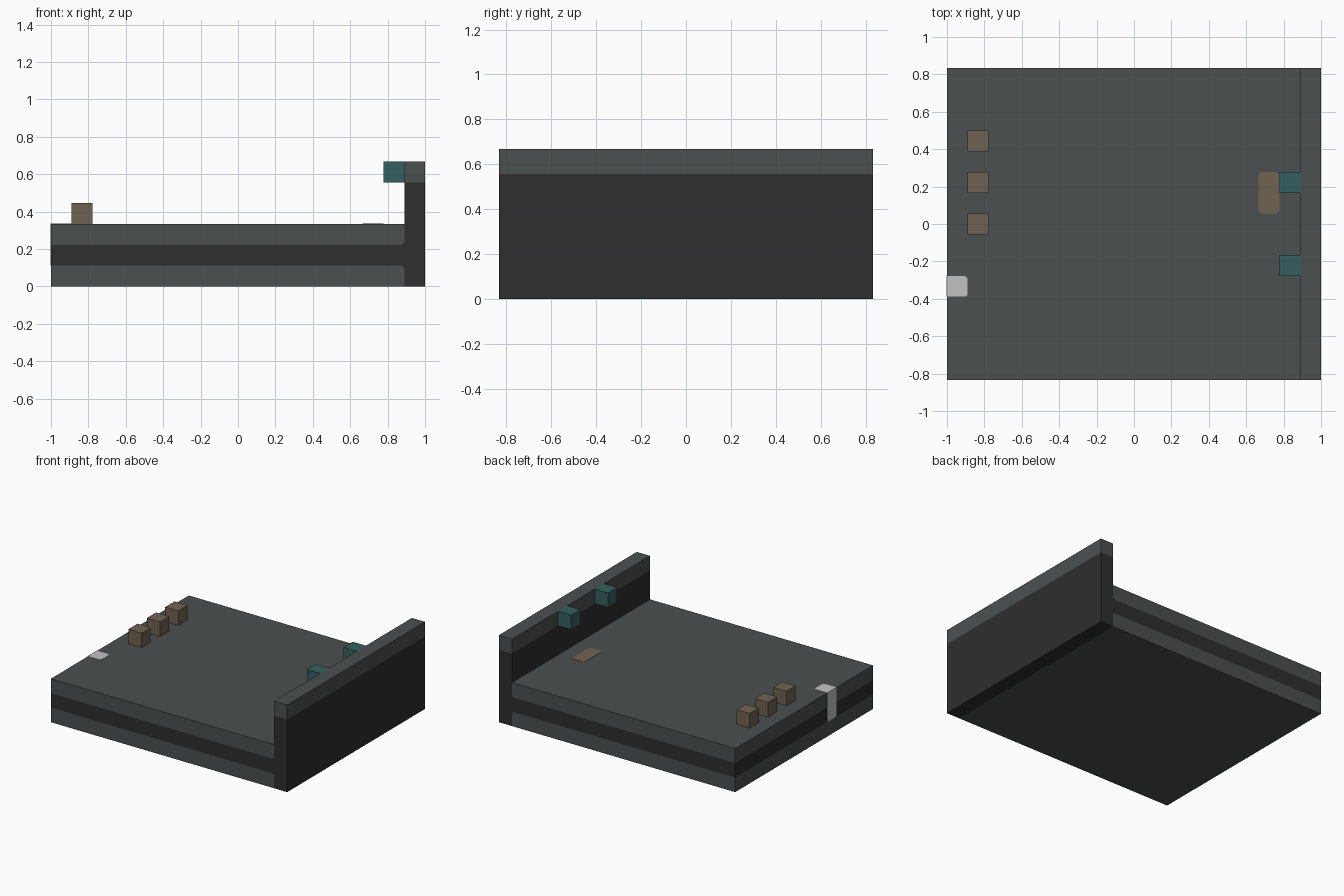
import bpy, bmesh, math
from mathutils import Vector

if "Cube" in bpy.data.objects:
    bpy.data.objects.remove(bpy.data.objects["Cube"], do_unlink=True)

U = 1 / 9            # block size
R = 0.02             # small corner radius
THIN = 0.002         # painted plate thickness
DEPTH = 7.5 * U      # half width along y
WALL = 8 * U         # inner face of the upright wall


def material(name, rgb):
    """Flat colour given as 0-255 display values."""
    lin = [((c / 255 + 0.055) / 1.055) ** 2.4 for c in rgb] + [1]
    m = bpy.data.materials.new(name)
    m.use_nodes = True
    m.diffuse_color = lin
    m.node_tree.nodes["Principled BSDF"].inputs["Base Color"].default_value = lin
    return m


GREY = material("slate grey", (76, 80, 80))
DARK = material("charcoal", (46, 46, 46))
BROWN = material("brown", (112, 99, 82))
TEAL = material("teal", (52, 96, 94))
WHITE = material("pale grey", (194, 194, 194))


def finish(bm, name, mats):
    bmesh.ops.recalc_face_normals(bm, faces=bm.faces[:])
    mesh = bpy.data.meshes.new(name)
    bm.to_mesh(mesh)
    bm.free()
    for m in mats:
        mesh.materials.append(m)
    ob = bpy.data.objects.new(name, mesh)
    bpy.context.collection.objects.link(ob)
    return ob


def box(name, lo, hi, mat, round_axis=None, rounded=lambda p: True):
    """Box between two corners; edges along round_axis may be rounded."""
    bm = bmesh.new()
    bmesh.ops.create_cube(bm, size=1)
    lo, hi = Vector(lo), Vector(hi)
    for v in bm.verts:
        v.co = Vector([lo[i] + (v.co[i] + 0.5) * (hi[i] - lo[i]) for i in range(3)])
    if round_axis is not None:
        edges = []
        for e in bm.edges:
            a, b = e.verts[0].co, e.verts[1].co
            if abs(a[round_axis] - b[round_axis]) > THIN / 2 and rounded((a + b) / 2):
                edges.append(e)
        bmesh.ops.bevel(bm, geom=edges, offset=R, offset_type='OFFSET',
                        segments=3, profile=0.5, affect='EDGES')
    return finish(bm, name, [mat])


def arc(cz, direction):
    """Quarter circle ending on the wall line, from flat side to upright side."""
    steps = [math.pi / 2 * i / 4 for i in range(5)]
    return [(WALL - R + R * math.sin(t), cz + direction * R * math.cos(t)) for t in steps]


# Base slab and upright wall: one L profile split into coloured bands
low = arc(U - R, 1)
high = arc(2 * U + R, -1)
bands = [
    (0, [(-1, 0), (WALL, 0)] + low[::-1] + [(-1, U)]),
    (0, [(-1, 2 * U)] + high + [(WALL, 3 * U), (-1, 3 * U)]),
    (0, [(WALL, 5 * U), (1, 5 * U), (1, 6 * U), (WALL, 6 * U)]),
    (1, [(-1, U)] + low + [(WALL, 0), (1, 0), (1, 5 * U), (WALL, 5 * U), (WALL, 3 * U)]
        + high[::-1] + [(-1, 2 * U)]),
]
bm = bmesh.new()
cache = {}


def vert(x, y, z):
    key = (round(x, 4), round(y, 4), round(z, 4))
    if key not in cache:
        cache[key] = bm.verts.new((x, y, z))
    return cache[key]


for index, points in bands:
    for y in (-DEPTH, DEPTH):
        bm.faces.new([vert(x, y, z) for x, z in points]).material_index = index
# Close the outline between the two ends
outline = [e for e in bm.edges if len(e.link_faces) == 1 and e.verts[0].co.y < 0]
for e in outline:
    index = e.link_faces[0].material_index
    a, b = (v.co.copy() for v in e.verts)
    quad = [vert(a.x, -DEPTH, a.z), vert(b.x, -DEPTH, b.z),
            vert(b.x, DEPTH, b.z), vert(a.x, DEPTH, a.z)]
    bm.faces.new(quad).material_index = index
finish(bm, "base_and_wall", [GREY, DARK])

# Row of brown blocks on the slab
for i in range(3):
    y = 2 * i * U
    box(f"brown_block_{i + 1}", (-8 * U, y - U / 2, 3 * U), (-7 * U, y + U / 2, 4 * U), BROWN)

# Teal blocks on the inner face of the wall
for side, y in (("left", 2 * U), ("right", -2 * U)):
    box(f"teal_block_{side}", (7 * U, y - U / 2, 5 * U), (WALL, y + U / 2, 6 * U), TEAL)

# Brown plate painted on the slab
top = 3 * U
box("brown_plate", (6 * U, U / 2, top), (7 * U, 2.5 * U, top + THIN), BROWN, round_axis=2)

# Pale marker folded over the slab edge
box("marker_top", (-1, -3.5 * U, top), (-8 * U, -2.5 * U, top + THIN), WHITE,
    round_axis=2, rounded=lambda p: p.x > -1 + U / 2)
box("marker_side", (-1 - THIN, -3.5 * U, U), (-1, -2.5 * U, top + THIN), WHITE,
    round_axis=0, rounded=lambda p: p.z < 2 * U)
